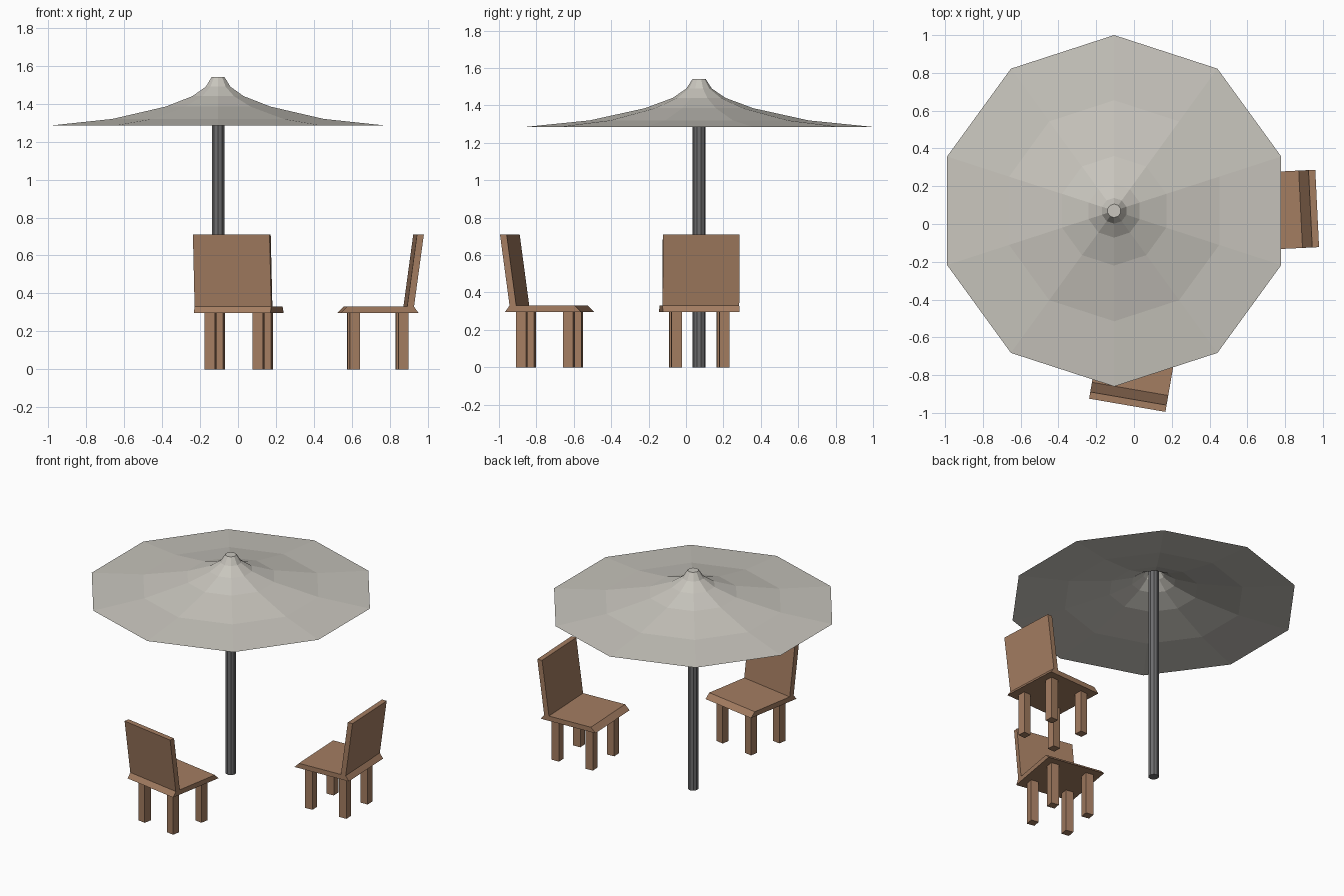
import bpy, math
from mathutils import Matrix, Vector

if "Cube" in bpy.data.objects:
    bpy.data.objects.remove(bpy.data.objects["Cube"])


def material(name, rgb):
    m = bpy.data.materials.new(name)
    m.diffuse_color = (*rgb, 1)
    m.use_nodes = True
    m.node_tree.nodes["Principled BSDF"].inputs["Base Color"].default_value = m.diffuse_color
    return m


WOOD = material("brown_wood", (0.37, 0.205, 0.12))
CLOTH = material("pale_grey_cloth", (0.58, 0.56, 0.51))
METAL = material("dark_grey_metal", (0.15, 0.15, 0.155))


def add_mesh(name, verts, faces, mat, matrix=Matrix()):
    me = bpy.data.meshes.new(name)
    me.from_pydata([matrix @ Vector(v) for v in verts], [], faces)
    me.materials.append(mat)
    ob = bpy.data.objects.new(name, me)
    bpy.context.collection.objects.link(ob)
    return ob


def lathe(name, profile, sides, centre, mat, cap_bottom):
    """Spin (radius, z) rings, listed bottom to top, and close the top."""
    verts = []
    for r, z in profile:
        for i in range(sides):
            a = math.pi / 2 + i * math.tau / sides
            verts.append((centre[0] + r * math.cos(a), centre[1] + r * math.sin(a), z))
    faces = []
    for k in range(len(profile) - 1):
        for i in range(sides):
            j = (i + 1) % sides
            a, b = k * sides, (k + 1) * sides
            faces.append((a + i, a + j, b + j, b + i))
    top = (len(profile) - 1) * sides
    faces.append(tuple(range(top, top + sides)))
    if cap_bottom:
        faces.append(tuple(reversed(range(sides))))
    return add_mesh(name, verts, faces, mat)


def slab(name, section, x0, x1, mat, matrix):
    """Extrude a four-point (y, z) section, counter-clockwise from +x, along x."""
    verts = [(x, y, z) for x in (x0, x1) for y, z in section]
    faces = [(3, 2, 1, 0), (4, 5, 6, 7)]
    faces += [(i, (i + 1) % 4, 4 + (i + 1) % 4, 4 + i) for i in range(4)]
    return add_mesh(name, verts, faces, mat, matrix)


def chair(label, x, y, degrees):
    m = Matrix.Translation((x, y, 0)) @ Matrix.Rotation(math.radians(degrees), 4, 'Z')
    w = 0.205
    # Seat with sloping front and back edges
    slab(label + "_seat", [(-0.206, 0.296), (0.206, 0.296), (0.172, 0.33), (-0.181, 0.33)],
         -w, w, WOOD, m)
    # Leaning backrest
    slab(label + "_backrest", [(-0.181, 0.329), (-0.145, 0.329), (-0.197, 0.71), (-0.233, 0.71)],
         -w, w, WOOD, m)
    # Four square legs
    h = 0.0275
    for side, sx in (("left", -0.128), ("right", 0.128)):
        for end, sy in (("front", 0.128), ("back", -0.128)):
            slab(f"{label}_{end}_{side}_leg",
                 [(sy - h, 0), (sy + h, 0), (sy + h, 0.297), (sy - h, 0.297)],
                 sx - h, sx + h, WOOD, m)


# Parasol
CENTRE = (-0.105, 0.07)
lathe("canopy", [(0.93, 1.285), (0.585, 1.32), (0.29, 1.385), (0.142, 1.44),
                 (0.068, 1.49), (0.036, 1.54)], 10, CENTRE, CLOTH, False)
lathe("pole", [(0.035, 0), (0.035, 1.51)], 10, CENTRE, METAL, True)

# Chairs
chair("near_chair", 0.004, -0.73, -9.8)
chair("side_chair", 0.737, 0.071, 92.8)
